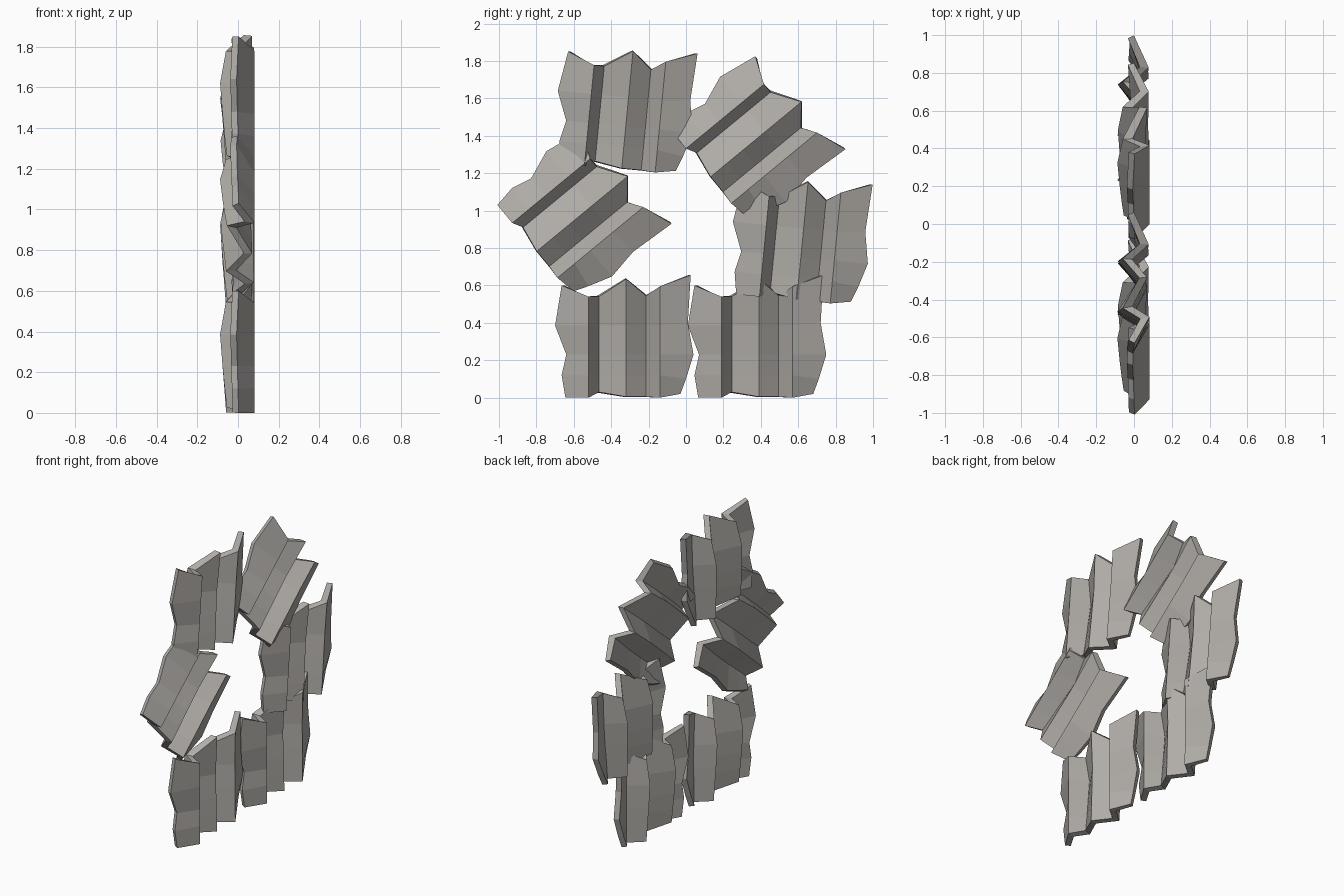
import bpy
from math import radians, sin, cos

if "Cube" in bpy.data.objects:
    bpy.data.objects.remove(bpy.data.objects["Cube"])

# Columns of the folded plate: y of fold, bottom z, top z, x at ends, x at the mid crease
COLS = [(-0.52, 0.00, 0.54, 0.082, 0.082),
        (-0.465, 0.03, 0.54, -0.008, -0.038),
        (-0.32, 0.005, 0.635, 0.07, 0.06),
        (-0.215, 0.005, 0.545, -0.01, -0.035),
        (-0.14, 0.00, 0.595, 0.078, 0.075)]
# Ragged left and right borders, bottom to top (y, z)
LEFT = [(-0.645, 0.0), (-0.665, 0.12), (-0.64, 0.23), (-0.70, 0.385), (-0.665, 0.6)]
RIGHT = [(-0.03, 0.02), (0.0, 0.1), (0.04, 0.23), (0.01, 0.40), (0.025, 0.655)]
ROWS = [None, 0.12, 0.23, 0.385, None]
BULGE = [0, 0.31, 0.6, 1, 0]


def plate_mesh():
    verts, faces = [], []
    n = len(COLS) + 2
    for r in range(5):
        b = BULGE[r]
        verts.append((0.003 - 0.01 * b, *LEFT[r]))
        for y, z0, z1, x_end, x_mid in COLS:
            z = ROWS[r] if ROWS[r] else (z0 if r == 0 else z1)
            verts.append((x_end + (x_mid - x_end) * b, y, z))
        verts.append((0.015 * b, *RIGHT[r]))
    for r in range(4):
        for c in range(n - 1):
            i = r * n + c
            faces.append((i, i + 1, i + 1 + n, i + n))
    me = bpy.data.meshes.new("folded_plate")
    me.from_pydata(verts, [], faces)
    # Dark warm grey stone
    mat = bpy.data.materials.new("dark_stone")
    mat.diffuse_color = (0.43, 0.41, 0.385, 1)
    mat.use_nodes = True
    mat.node_tree.nodes["Principled BSDF"].inputs["Base Color"].default_value = mat.diffuse_color
    me.materials.append(mat)
    return me


# Each plate: rotation in degrees, and where its top right tip lands (y, z)
PLACES = {"bottom_left_plate": (0, 0.025, 0.655),
          "bottom_right_plate": (0, 0.735, 0.655),
          "middle_right_plate": (-5.5, 0.998, 1.14),
          "top_left_plate": (-5.5, 0.062, 1.84),
          "top_right_plate": (-50.5, 0.852, 1.328),
          "middle_left_plate": (-50.5, -0.077, 0.93)}
mesh = plate_mesh()
ty, tz = RIGHT[-1]
for name, (deg, y, z) in PLACES.items():
    ob = bpy.data.objects.new(name, mesh)
    bpy.context.collection.objects.link(ob)
    a = radians(deg)
    ob.rotation_euler.x = a
    ob.location = (0, y - (ty * cos(a) - tz * sin(a)), z - (ty * sin(a) + tz * cos(a)))
    # Slab thickness, grown towards the back
    m = ob.modifiers.new("thickness", 'SOLIDIFY')
    m.thickness = 0.035
    m.offset = -1
    m.use_even_offset = True
